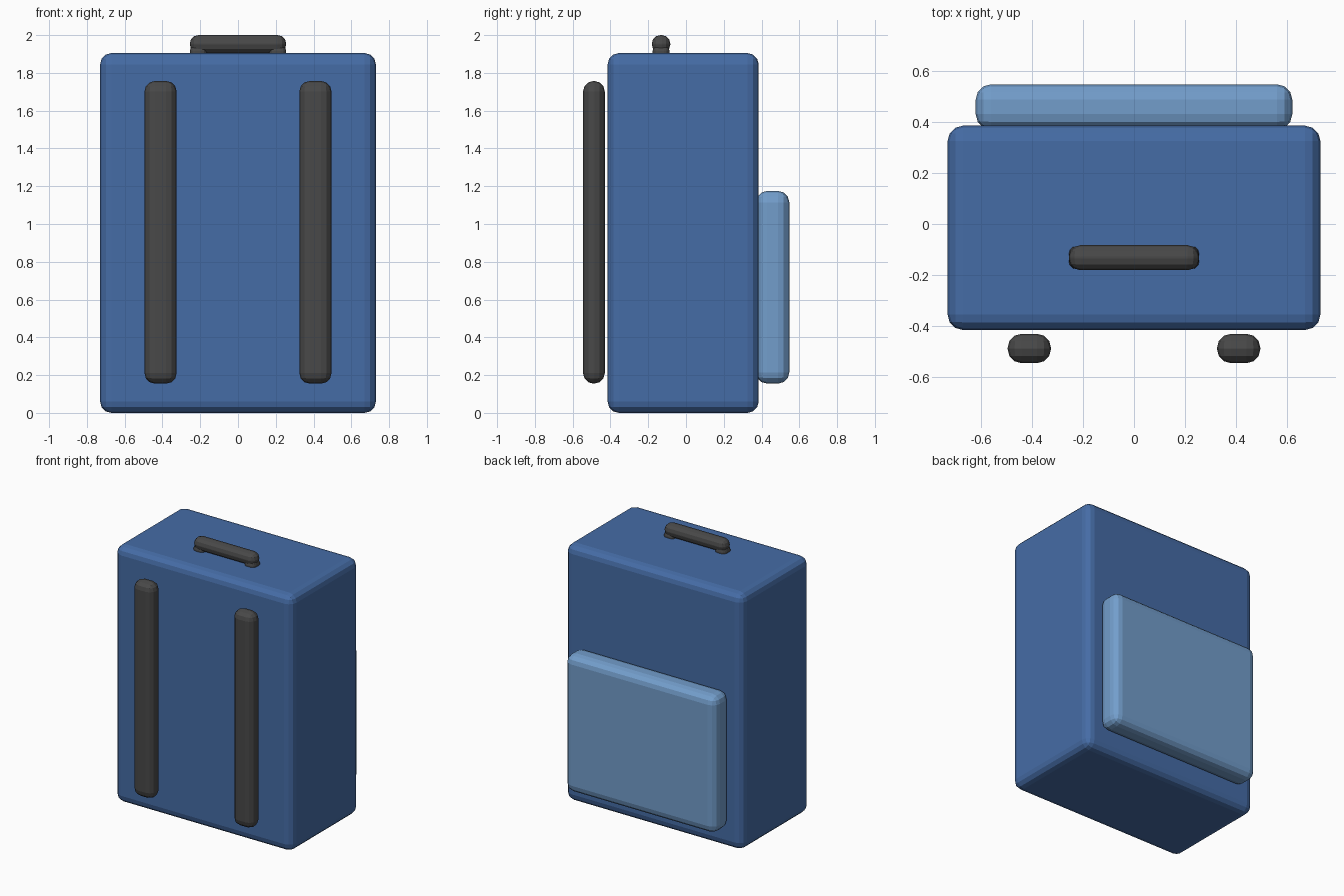
import bpy
import bmesh

if "Cube" in bpy.data.objects:
    bpy.data.objects.remove(bpy.data.objects["Cube"])


def material(name, rgb):
    m = bpy.data.materials.new(name)
    m.diffuse_color = (*rgb, 1)
    m.use_nodes = True
    m.node_tree.nodes["Principled BSDF"].inputs["Base Color"].default_value = m.diffuse_color
    return m


BLUE = material("blue_fabric", (0.06, 0.15, 0.38))
LIGHT = material("light_blue_fabric", (0.17, 0.34, 0.60))
DARK = material("dark_webbing", (0.065, 0.065, 0.065))


def rounded_box(name, low, high, radius, mat):
    """Box between two corners with softly bevelled edges."""
    bm = bmesh.new()
    bmesh.ops.create_cube(bm, size=1)
    for v in bm.verts:
        v.co = [(h - l) * c for l, h, c in zip(low, high, v.co)]
    mesh = bpy.data.meshes.new(name)
    bm.to_mesh(mesh)
    bm.free()
    mesh.materials.append(mat)
    ob = bpy.data.objects.new(name, mesh)
    ob.location = [(l + h) / 2 for l, h in zip(low, high)]
    bpy.context.collection.objects.link(ob)
    bevel = ob.modifiers.new("rounded_edges", 'BEVEL')
    bevel.width = radius
    bevel.segments = 3
    return ob


# Main bag and rear pocket
rounded_box("bag_body", (-0.73, -0.415, 0), (0.73, 0.385, 1.905), 0.06, BLUE)
rounded_box("rear_pocket", (-0.62, 0.37, 0.155), (0.62, 0.547, 1.175), 0.06, LIGHT)

# Carry handle
rounded_box("handle_bar", (-0.255, -0.181, 1.905), (0.255, -0.083, 2.0), 0.045, DARK)

# Shoulder straps and handle feet, one per side
for side, s in (("left", -1), ("right", 1)):
    x = s * 0.41
    rounded_box(f"{side}_strap", (x - 0.085, -0.545, 0.155),
                (x + 0.085, -0.43, 1.757), 0.055, DARK)
    x = s * 0.21
    rounded_box(f"{side}_handle_foot", (x - 0.045, -0.177, 1.85),
                (x + 0.045, -0.087, 1.945), 0.03, DARK)
